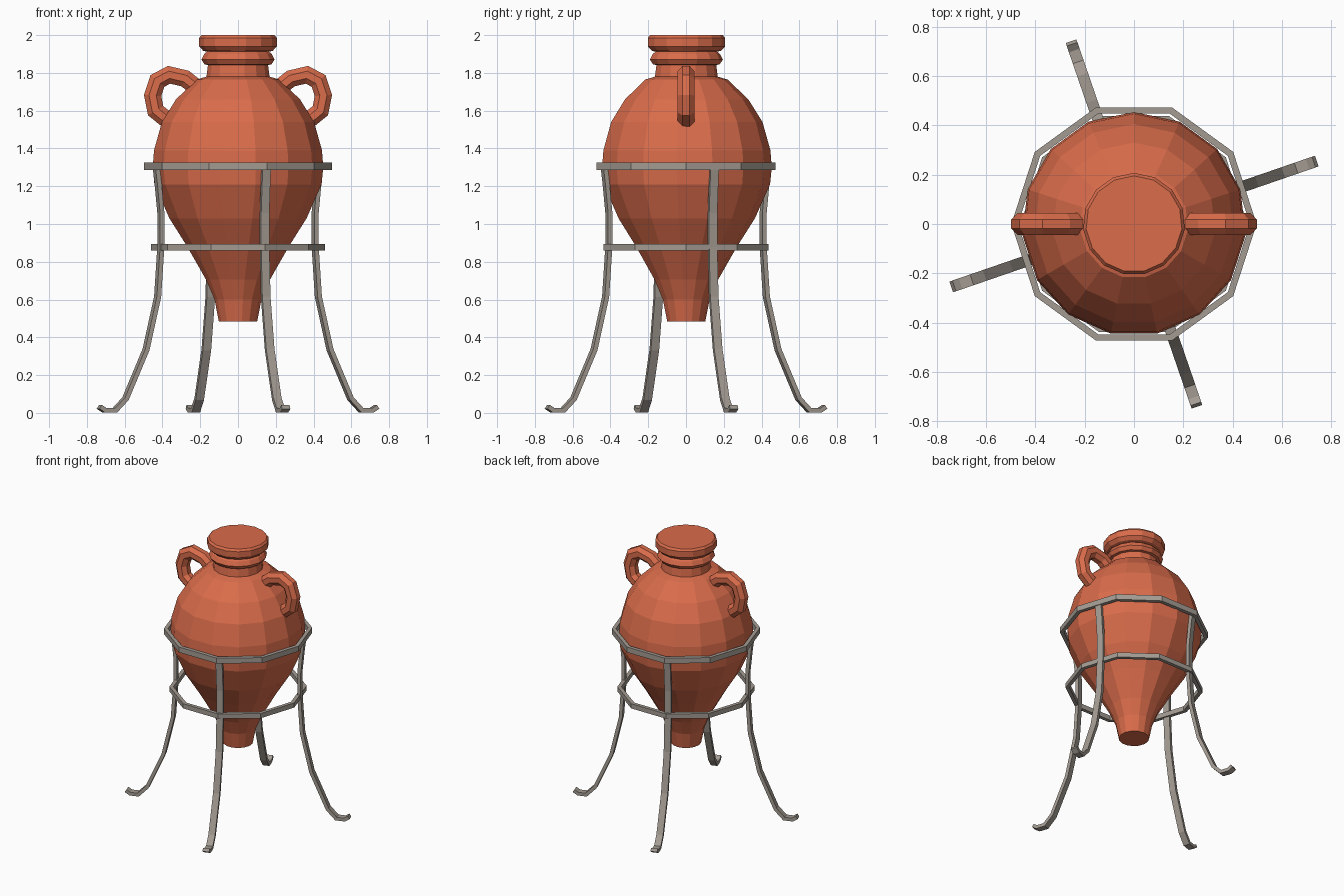
import bpy, bmesh, math
from math import sin, cos, pi, radians
from mathutils import Vector, Matrix

if "Cube" in bpy.data.objects:
    bpy.data.objects.remove(bpy.data.objects["Cube"])


def material(name, color):
    m = bpy.data.materials.new(name)
    m.diffuse_color = (*color, 1)
    m.use_nodes = True
    m.node_tree.nodes["Principled BSDF"].inputs["Base Color"].default_value = m.diffuse_color
    return m


clay = material("terracotta", (0.70, 0.15, 0.07))
iron = material("iron", (0.37, 0.33, 0.29))


def finish(name, bm, mat):
    bmesh.ops.recalc_face_normals(bm, faces=bm.faces)
    me = bpy.data.meshes.new(name)
    bm.to_mesh(me)
    bm.free()
    me.materials.append(mat)
    ob = bpy.data.objects.new(name, me)
    bpy.context.collection.objects.link(ob)
    return ob


def skin(bm, rings, closed=False):
    """Join rings of points with quads, capping the ends if open."""
    vs = [[bm.verts.new(p) for p in ring] for ring in rings]
    pairs = list(zip(vs, vs[1:])) + ([(vs[-1], vs[0])] if closed else [])
    for a, b in pairs:
        for i in range(len(a)):
            j = (i + 1) % len(a)
            bm.faces.new((a[i], a[j], b[j], b[i]))
    if not closed:
        bm.faces.new(vs[0])
        bm.faces.new(vs[-1])


def lathe(name, profile, sides, start, mat, closed=False):
    bm = bmesh.new()
    skin(bm, [[(r * cos(start + 2 * pi * i / sides), r * sin(start + 2 * pi * i / sides), z)
               for i in range(sides)] for r, z in profile], closed)
    return finish(name, bm, mat)


def sweep(name, path, section, angle, mat):
    """Sweep a section along a path in the radial (r, z) plane turned to angle."""
    pts = [Vector(p) for p in path]
    turn = Matrix.Rotation(angle, 4, 'Z')
    rings = []
    for i, p in enumerate(pts):
        d0 = (p - pts[max(i - 1, 0)]).normalized()
        d1 = (pts[min(i + 1, len(pts) - 1)] - p).normalized()
        t = (d0 + d1).normalized()
        n = Vector((-t.y, t.x))
        # widen at bends so the thickness stays even
        k = 1 / max(t.dot(d1 if d1.length else d0), 0.5)
        rings.append([turn @ Vector((p.x + n.x * u * k, v, p.y + n.y * u * k))
                      for u, v in section])
    bm = bmesh.new()
    skin(bm, rings)
    return finish(name, bm, mat)


# Pot: 15-sided turned body with neck, collar and rim
lathe("amphora_body", [
    (.102, .485), (.125, .60), (.17, .705), (.27, .88), (.365, 1.03), (.445, 1.21),
    (.454, 1.30), (.447, 1.39), (.405, 1.54), (.33, 1.66), (.22, 1.765), (.168, 1.78),
    (.16, 1.842), (.178, 1.845), (.195, 1.87), (.18, 1.90), (.165, 1.912),
    (.185, 1.917), (.207, 1.94), (.207, 1.985), (.195, 2.0)], 15, pi / 2, clay)

# Two looped handles
octagon = [(.048 * cos(pi / 8 + i * pi / 4), .048 * sin(pi / 8 + i * pi / 4)) for i in range(8)]
loop = [(.18, 1.69), (.28, 1.77), (.365, 1.79), (.427, 1.757),
        (.452, 1.68), (.436, 1.60), (.35, 1.53)]
for side, a in (("right", 0), ("left", pi)):
    sweep(side + "_handle", loop, octagon, a, clay)

# Stand: two ten-sided hoops
for name, r, z0, z1 in (("upper_hoop", .497, 1.285, 1.325), ("lower_hoop", .46, .86, .895)):
    w = .027
    lathe(name, [(r, z0), (r, z1), (r - w, z1), (r - w, z0)], 10, 0, iron, closed=True)

# Four flat-bar legs with curled feet
bar = [(-.012, -.023), (.012, -.023), (.012, .023), (-.012, .023)]
leg = [(.458, 1.30), (.448, 1.22), (.432, 1.06), (.432, .88), (.45, .615), (.515, .335),
       (.63, .075), (.69, .013), (.747, .013), (.777, .032)]
for i in range(4):
    sweep("leg_%d" % (i + 1), leg, bar, radians(19 + 90 * i), iron)
